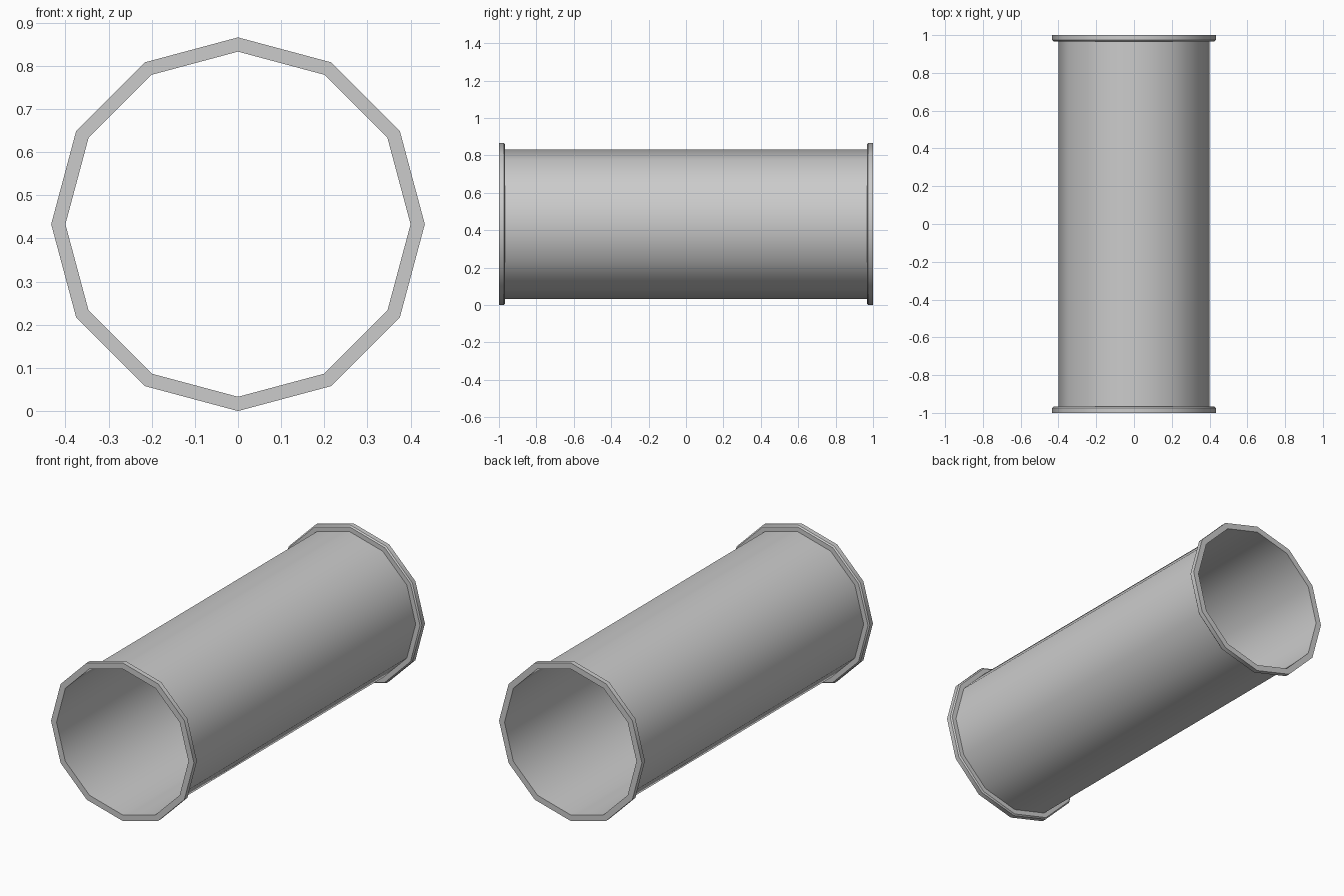
import bpy, bmesh, math

if "Cube" in bpy.data.objects:
    bpy.data.objects.remove(bpy.data.objects["Cube"])

SIDES = 12
R_PIPE, R_RIM = 0.40, 0.433
CENTRE_Z = R_RIM


def lathe(name, profile):
    """Sweep (radius, y) points round the y axis as a 12-sided surface."""
    bm = bmesh.new()
    rings = []
    for r, y in profile:
        rings.append([bm.verts.new((r * math.cos(2 * math.pi * i / SIDES), y,
                                    CENTRE_Z + r * math.sin(2 * math.pi * i / SIDES)))
                      for i in range(SIDES)])
    for a, b in zip(rings, rings[1:]):
        for i in range(SIDES):
            j = (i + 1) % SIDES
            bm.faces.new((a[i], b[i], b[j], a[j]))
    bmesh.ops.recalc_face_normals(bm, faces=bm.faces[:])
    mesh = bpy.data.meshes.new(name)
    bm.to_mesh(mesh)
    bm.free()
    obj = bpy.data.objects.new(name, mesh)
    bpy.context.collection.objects.link(obj)
    bpy.ops.object.select_all(action='DESELECT')
    obj.select_set(True)
    bpy.context.view_layer.objects.active = obj
    bpy.ops.object.shade_smooth_by_angle(angle=math.radians(35))
    return obj


# Thin open pipe wall
lathe("pipe_wall", [(R_PIPE, -1), (R_PIPE, 1)])

# Raised rim at each end, with a small chamfer on the inward edge
for name, s in (("front_rim", -1), ("back_rim", 1)):
    lathe(name, [(R_PIPE, s), (R_RIM, s), (R_RIM, s * 0.974),
                 (R_RIM - 0.007, s * 0.967), (R_PIPE, s * 0.967)])
